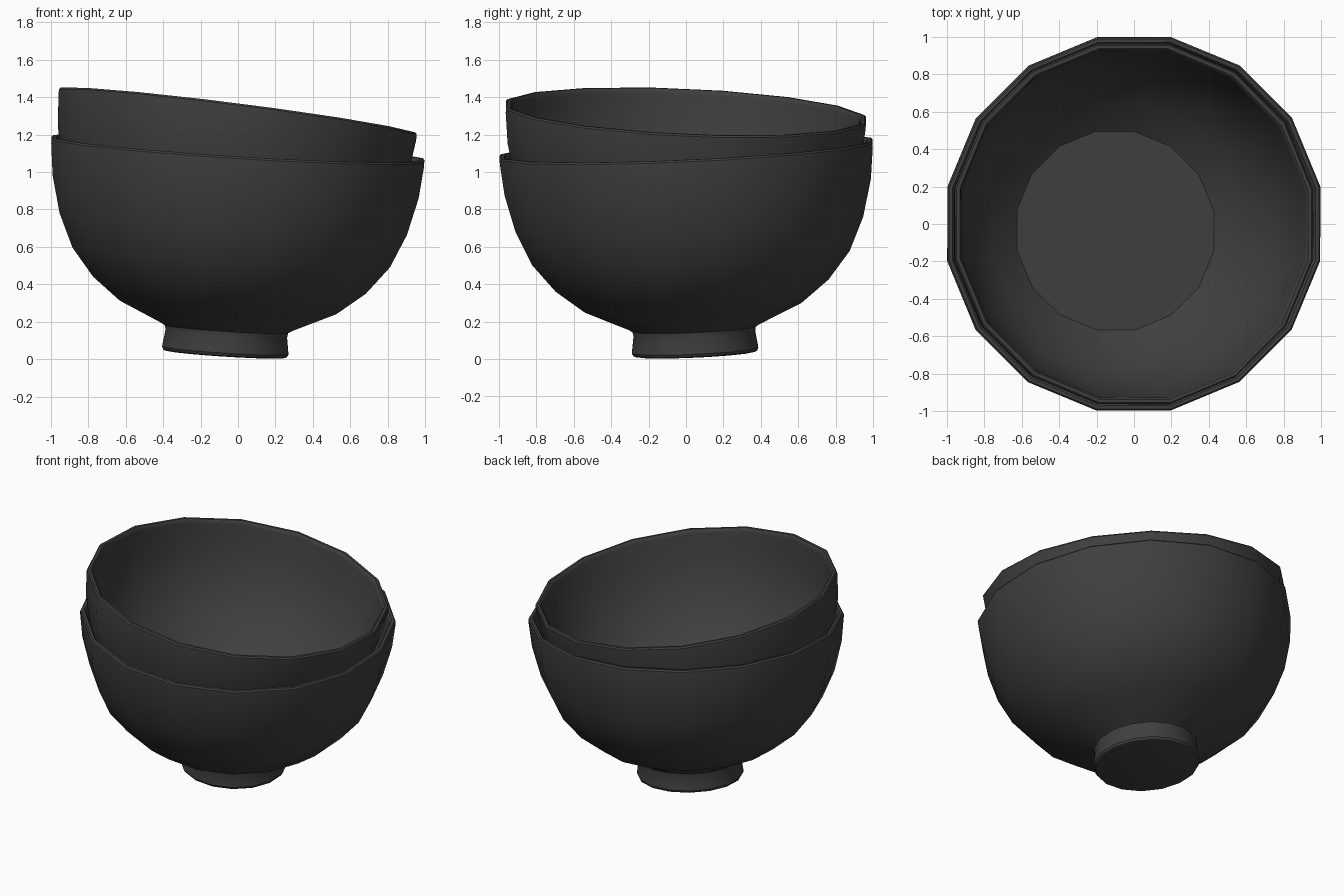
import bpy
import bmesh
import math
from mathutils import Matrix, Vector

cube = bpy.data.objects.get("Cube")
if cube:
    bpy.data.objects.remove(cube, do_unlink=True)

SIDES = 16
STEP = 2 * math.pi / SIDES
FLAT = 1 / math.cos(STEP / 2)  # profile radii are measured to the flat sides

charcoal = bpy.data.materials.new("charcoal")
charcoal.use_nodes = True
charcoal.diffuse_color = (0.05, 0.05, 0.05, 1)
charcoal.node_tree.nodes["Principled BSDF"].inputs["Base Color"].default_value = (0.05, 0.05, 0.05, 1)

# Radius and height, from the underside of the foot up, over the rim and down inside
FOOT = [(0, 0), (0.315, 0), (0.33, 0.005), (0.338, 0.02), (0.325, 0.11), (0.33, 0.135)]
OUTSIDE = [(0.35, 0.148), (0.58, 0.255), (0.73, 0.375), (0.85, 0.525),
           (0.93, 0.705), (0.98, 0.905), (0.998, 1.075)]
RIM = [(0.998, 1.093), (0.99, 1.103), (0.972, 1.103), (0.963, 1.093)]
INSIDE = [(0.96, 1.075), (0.943, 0.905), (0.893, 0.715), (0.815, 0.55),
          (0.70, 0.405), (0.55, 0.285), (0, 0.285)]


def bowl(name, rim_centre, axis, size):
    """Lathe the bowl profile and lean it along the given axis."""
    bm = bmesh.new()
    verts = [bm.verts.new((r * FLAT, 0, h)) for r, h in FOOT + OUTSIDE + RIM + INSIDE]
    edges = [bm.edges.new(pair) for pair in zip(verts, verts[1:])]
    bmesh.ops.rotate(bm, verts=verts, matrix=Matrix.Rotation(STEP / 2, 3, "Z"))
    bmesh.ops.spin(bm, geom=verts + edges, axis=(0, 0, 1), cent=(0, 0, 0),
                   angle=2 * math.pi, steps=SIDES)
    bmesh.ops.remove_doubles(bm, verts=bm.verts, dist=0.0005)
    bmesh.ops.recalc_face_normals(bm, faces=bm.faces)
    mesh = bpy.data.meshes.new(name)
    bm.to_mesh(mesh)
    bm.free()
    mesh.materials.append(charcoal)
    obj = bpy.data.objects.new(name, mesh)
    bpy.context.collection.objects.link(obj)
    up = Vector(axis).normalized()
    lean = Vector((0, 0, 1)).rotation_difference(up)
    foot_centre = Vector(rim_centre) - up * 1.103 * size
    obj.matrix_world = Matrix.LocRotScale(foot_centre, lean, Vector((size, size, size)))
    bpy.ops.object.select_all(action="DESELECT")
    obj.select_set(True)
    bpy.context.view_layer.objects.active = obj
    bpy.ops.object.shade_smooth_by_angle(angle=math.radians(35))


# Two nested bowls, each leaning a little its own way
bowl("lower_bowl", (0, 0, 1.127), (0.063, -0.045, 1), 1.0)
bowl("upper_bowl", (0, 0, 1.323), (0.127, 0.045, 1), 0.965)
